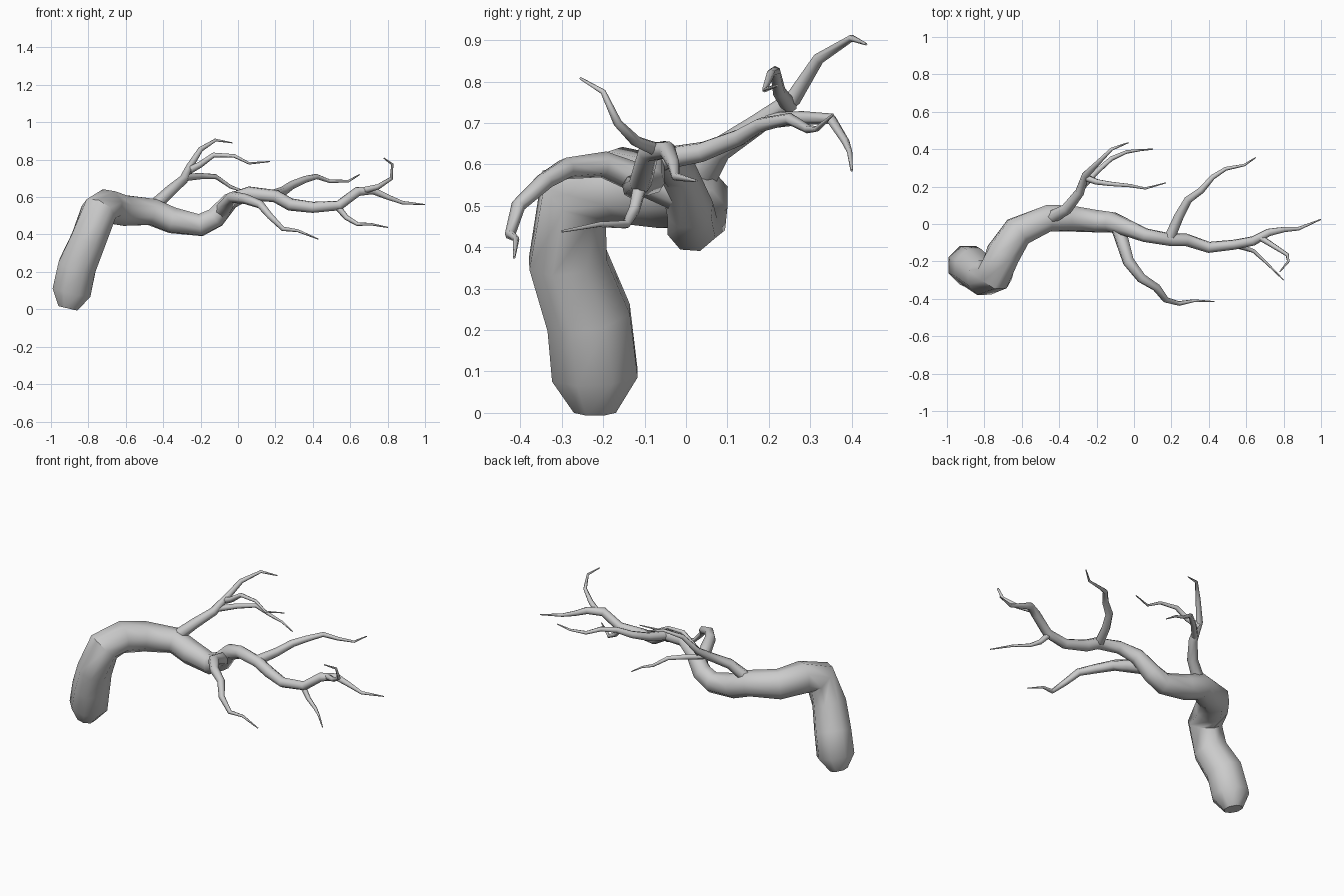
import bpy, bmesh, math
from mathutils import Vector

cube = bpy.data.objects.get("Cube")
if cube:
    bpy.data.objects.remove(cube, do_unlink=True)

bark = bpy.data.materials.new("grey bark")
bark.use_nodes = True
GREY = (0.6, 0.6, 0.6, 1)
bark.diffuse_color = GREY
bark.node_tree.nodes["Principled BSDF"].inputs["Base Color"].default_value = GREY


def limb(name, path, radii, sides):
    """Tapering tube swept along a path, with a twist-free frame."""
    pts = [Vector(p) for p in path]
    bm = bmesh.new()
    rings = []
    side = Vector((0, 1, 0))
    last = len(pts) - 1
    for i, (p, r) in enumerate(zip(pts, radii)):
        before = (p - pts[i - 1]).normalized() if i else Vector()
        after = (pts[i + 1] - p).normalized() if i < last else Vector()
        along = (before + after).normalized()
        side = (side - along * side.dot(along)).normalized()
        up = along.cross(side)
        ring = []
        for k in range(sides):
            a = math.tau * (k + 0.5) / sides
            ring.append(bm.verts.new(p + (side * math.cos(a) + up * math.sin(a)) * r))
        rings.append(ring)
    for lower, upper in zip(rings, rings[1:]):
        for k in range(sides):
            n = (k + 1) % sides
            bm.faces.new((lower[k], lower[n], upper[n], upper[k]))
    bm.faces.new(rings[0][::-1])
    bm.faces.new(rings[-1])
    bmesh.ops.recalc_face_normals(bm, faces=bm.faces)
    mesh = bpy.data.meshes.new(name)
    bm.to_mesh(mesh)
    bm.free()
    mesh.materials.append(bark)
    obj = bpy.data.objects.new(name, mesh)
    bpy.context.collection.objects.link(obj)
    bpy.ops.object.select_all(action='DESELECT')
    obj.select_set(True)
    bpy.context.view_layer.objects.active = obj
    bpy.ops.object.shade_smooth_by_angle(angle=math.radians(52 if sides > 6 else 65))
    return obj


def taper(start, count, tip=0.003):
    """Radii shrinking evenly from the start to the tip."""
    return [start + (tip - start) * i / (count - 1) for i in range(count)]


# Main bough: stump end, thick bend, then the thin outer part
bough = [(-.91, -.22, .005), (-.89, -.22, .09), (-.86, -.235, .23), (-.80, -.285, .37),
         (-.745, -.27, .52), (-.70, -.16, .55), (-.62, -.04, .53), (-.46, .03, .52),
         (-.35, .03, .475), (-.20, .015, .45), (-.12, .01, .49), (-.04, -.02, .58),
         (.06, -.06, .62), (.20, -.085, .605), (.28, -.085, .56), (.40, -.125, .545),
         (.54, -.11, .555), (.64, -.09, .63), (.72, -.045, .635), (.80, -.03, .60),
         (.88, -.025, .57), (1, .025, .56)]
bough_radii = [.055, .112, .11, .102, .1, .095, .088, .076, .073, .063, .058, .047,
               .038, .034, .034, .03, .027, .026, .021, .015, .01, .003]
limb("main_bough", bough, bough_radii, 8)

# Side branches and twigs: name, thickness at the root, path
branches = [
    ("back_branch", .036, [(-.45, .03, .55), (-.36, .08, .635), (-.29, .17, .695),
                           (-.26, .26, .76), (-.20, .32, .855), (-.12, .40, .905),
                           (-.03, .435, .89)]),
    ("back_upper_twig", .02, [(-.265, .25, .74), (-.20, .225, .775), (-.13, .215, .825),
                              (-.02, .205, .82), (.06, .19, .78), (.17, .22, .79)]),
    ("back_lower_twig", .02, [(-.285, .19, .705), (-.20, .28, .712), (-.12, .35, .71),
                              (-.04, .385, .655), (.03, .395, .63), (.10, .40, .585)]),
    ("left_back_branch", .03, [(.19, -.075, .61), (.24, .04, .63), (.29, .13, .665),
                               (.36, .18, .695), (.42, .25, .71), (.49, .295, .685),
                               (.59, .315, .685), (.65, .355, .72)]),
    ("front_branch", .042, [(-.09, 0, .52), (-.06, -.10, .56), (-.03, -.20, .60),
                            (.04, -.29, .59), (.12, -.34, .56), (.17, -.405, .50),
                            (.24, -.425, .43), (.32, -.41, .42), (.43, -.415, .375)]),
    ("end_rising_twig", .018, [(.67, -.07, .635), (.75, -.12, .655), (.82, -.165, .70),
                               (.825, -.20, .775), (.78, -.255, .808)]),
    ("end_drooping_twig", .018, [(.53, -.11, .55), (.58, -.125, .49), (.64, -.145, .455),
                                 (.71, -.21, .455), (.80, -.30, .438)]),
]
for name, root, path in branches:
    limb(name, path, taper(root, len(path)), 6)
